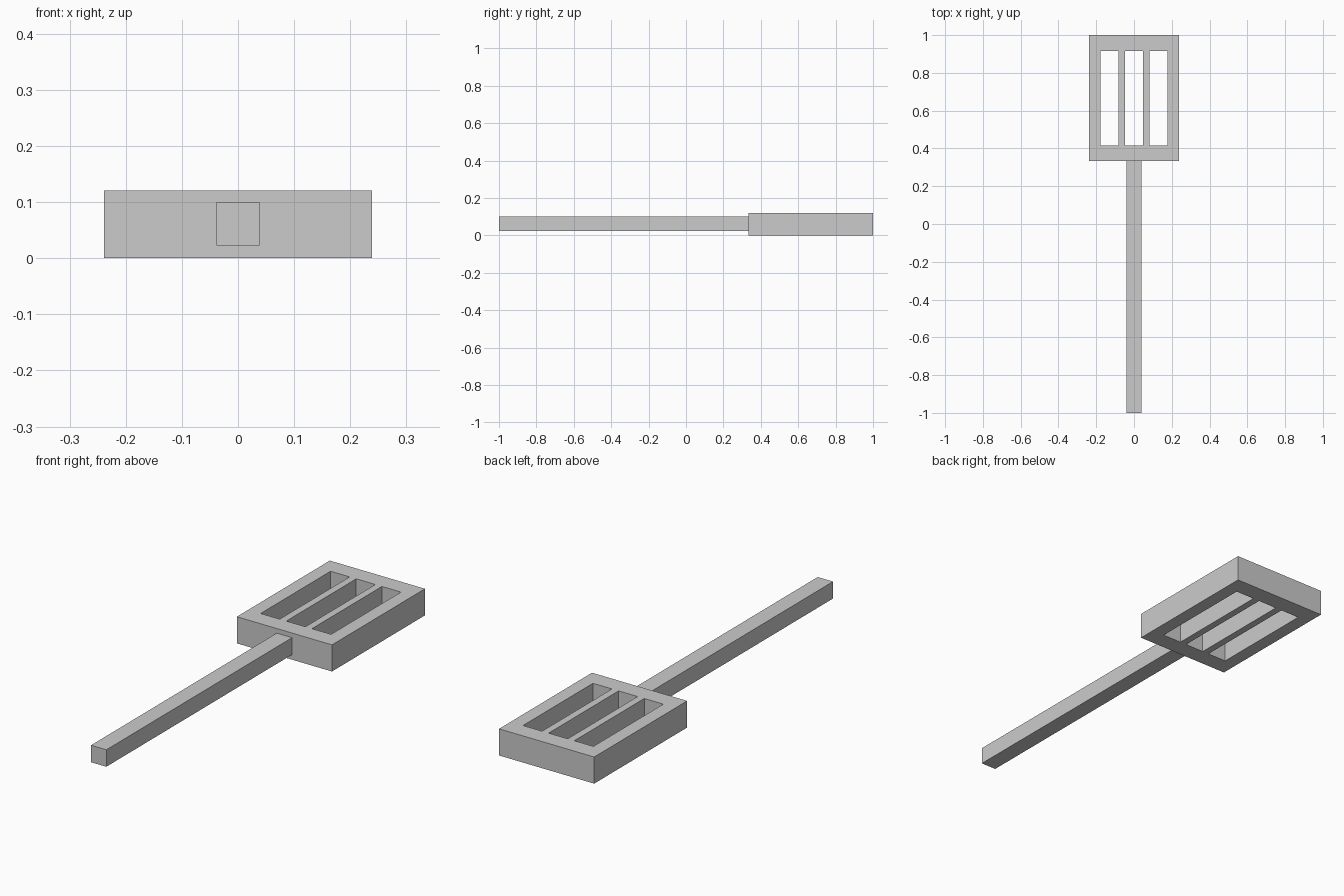
import bpy, bmesh

if "Cube" in bpy.data.objects:
    bpy.data.objects.remove(bpy.data.objects["Cube"])


def make_object(name, bm):
    bmesh.ops.recalc_face_normals(bm, faces=bm.faces)
    mesh = bpy.data.meshes.new(name)
    bm.to_mesh(mesh)
    bm.free()
    obj = bpy.data.objects.new(name, mesh)
    bpy.context.collection.objects.link(obj)
    return obj


def slab(name, xs, ys, z0, z1, is_hole=lambda i, j: False):
    """Grid of cells in plan, skipping holes, extruded from z0 to z1."""
    bm = bmesh.new()
    grid = [[bm.verts.new((x, y, z0)) for y in ys] for x in xs]
    for i in range(len(xs) - 1):
        for j in range(len(ys) - 1):
            if not is_hole(i, j):
                bm.faces.new((grid[i][j], grid[i + 1][j],
                              grid[i + 1][j + 1], grid[i][j + 1]))
    ext = bmesh.ops.extrude_face_region(bm, geom=bm.faces[:], use_keep_orig=True)
    top = [v for v in ext["geom"] if isinstance(v, bmesh.types.BMVert)]
    bmesh.ops.translate(bm, verts=top, vec=(0, 0, z1 - z0))
    return make_object(name, bm)


# Slotted head: three long openings right through the block
half = [0.048, 0.081, 0.177, 0.239]
xs = [-x for x in reversed(half)] + half
slab("slotted_head", xs, [0.333, 0.415, 0.917, 1.0], 0.0, 0.121,
     lambda i, j: j == 1 and i in (1, 3, 5))

# Square handle butting against the front of the head
slab("handle", [-0.0385, 0.0385], [-1.0, 0.333], 0.023, 0.1)
